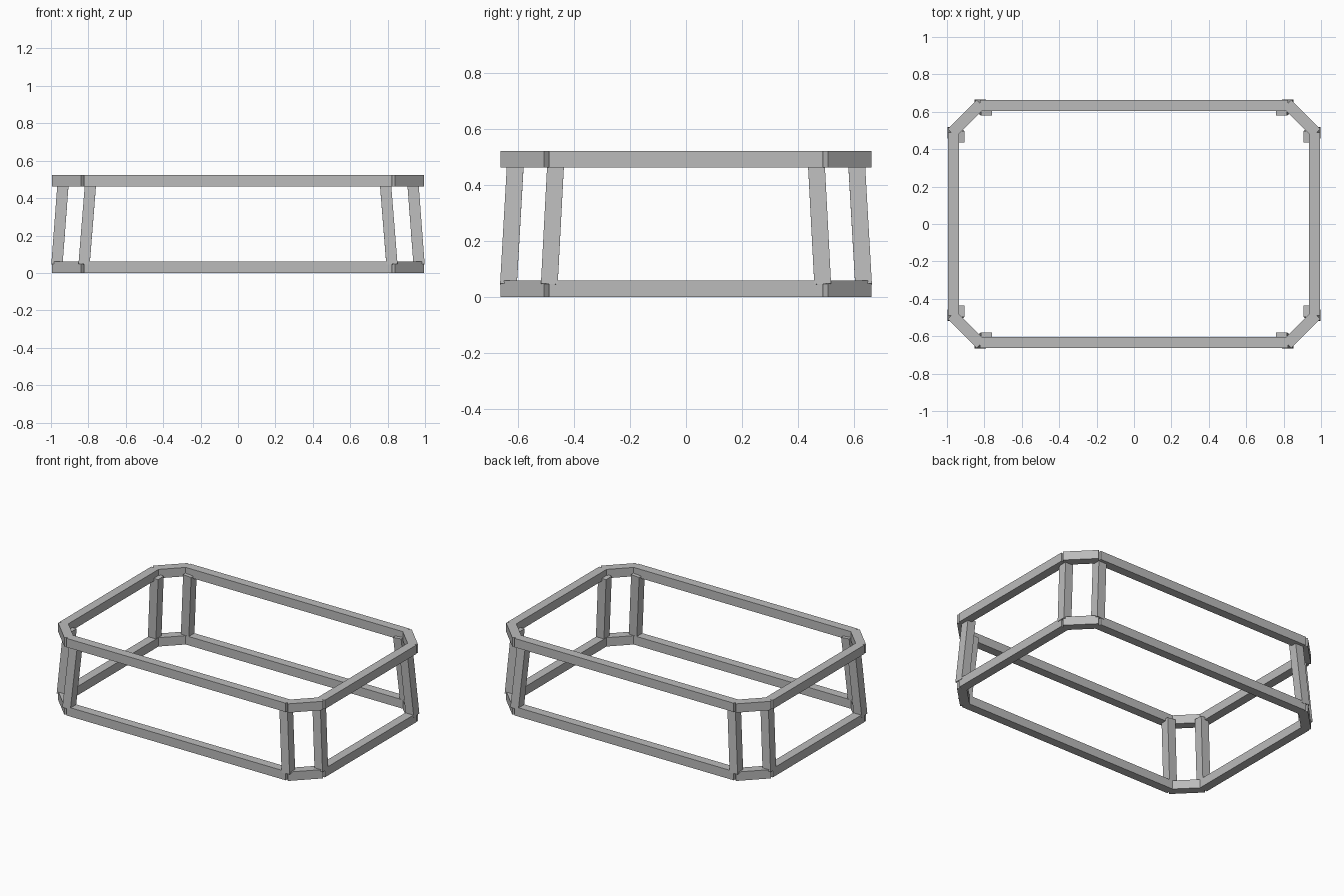
import bpy
import math
from mathutils import Vector, Quaternion

default_cube = bpy.data.objects.get("Cube")
if default_cube:
    bpy.data.objects.remove(default_cube, do_unlink=True)

grey = bpy.data.materials.new("plain grey")
grey.use_nodes = True
colour = (0.5, 0.5, 0.5, 1)
grey.diffuse_color = colour
grey.node_tree.nodes["Principled BSDF"].inputs["Base Color"].default_value = colour

BAR = 0.06          # square section of every bar
HEIGHT = 0.523
HALF_X, HALF_Y = 0.995, 0.663


def beam(name, centre, size, rotation=Quaternion()):
    bpy.ops.mesh.primitive_cube_add(size=1, location=centre)
    ob = bpy.context.object
    ob.name = name
    ob.scale = size
    ob.rotation_mode = 'QUATERNION'
    ob.rotation_quaternion = rotation
    ob.data.materials.append(grey)
    return ob


def post(name, foot, head):
    axis = Vector(head) - Vector(foot)
    centre = (Vector(head) + Vector(foot)) / 2
    turn = Vector((0, 0, 1)).rotation_difference(axis)
    beam(name, centre, (BAR, BAR, axis.length), turn)


SIDES = (("left", 1), ("right", -1))
ENDS = (("back", 1), ("front", -1))

# Two equal eight-sided rings of butted square bars
for level, z in (("lower", BAR / 2), ("upper", HEIGHT - BAR / 2)):
    for end, sy in ENDS:
        beam(f"{level}_{end}_rail", (0, sy * (HALF_Y - BAR / 2), z), (1.645, BAR, BAR))
    for side, sx in SIDES:
        beam(f"{level}_{side}_rail", (sx * (HALF_X - BAR / 2), 0, z), (BAR, 0.98, BAR))
        for end, sy in ENDS:
            turn = Quaternion((0, 0, 1), -sx * sy * math.pi / 4)
            beam(f"{level}_{end}_{side}_corner_rail", (sx * 0.896, sy * 0.564, z),
                 (0.22, BAR, BAR), turn)

# Pairs of inward-leaning posts at each corner
for side, sx in SIDES:
    for end, sy in ENDS:
        post(f"{end}_{side}_long_rail_post",
             (sx * 0.823, sy * 0.635, 0.045), (sx * 0.788, sy * 0.61, 0.482))
        post(f"{end}_{side}_short_rail_post",
             (sx * 0.968, sy * 0.489, 0.045), (sx * 0.935, sy * 0.466, 0.482))
